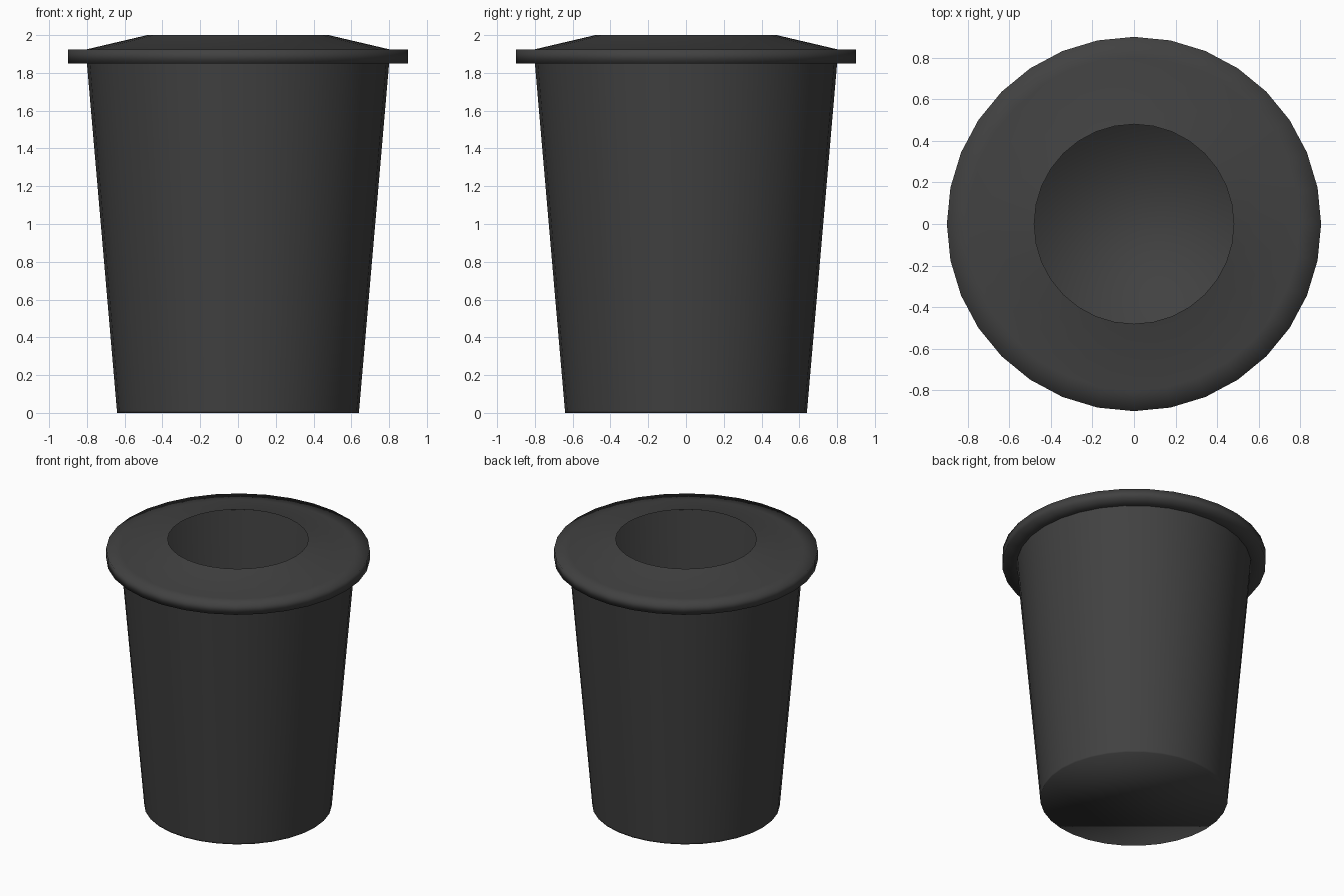
import bpy
import bmesh
from math import cos, sin, tau

cube = bpy.data.objects.get("Cube")
if cube:
    bpy.data.objects.remove(cube, do_unlink=True)

SIDES = 32

# One dark plastic for the whole bin
plastic = bpy.data.materials.new("charcoal_plastic")
plastic.use_nodes = True
colour = (0.053, 0.053, 0.053, 1)
plastic.diffuse_color = colour
plastic.node_tree.nodes["Principled BSDF"].inputs["Base Color"].default_value = colour


def lathe(name, profile, close_start=False):
    """Spin a (radius, height) profile around z, listed bottom to top on the outside."""
    bm = bmesh.new()
    rings = [[bm.verts.new((r * cos(tau * i / SIDES), r * sin(tau * i / SIDES), z))
              for i in range(SIDES)] for r, z in profile]
    for low, high in zip(rings, rings[1:]):
        for i in range(SIDES):
            j = (i + 1) % SIDES
            bm.faces.new((low[i], low[j], high[j], high[i]))
    if close_start:
        bm.faces.new(rings[0][::-1])
    for face in bm.faces:
        face.smooth = True
    mesh = bpy.data.meshes.new(name)
    bm.to_mesh(mesh)
    bm.free()
    mesh.materials.append(plastic)
    obj = bpy.data.objects.new(name, mesh)
    bpy.context.collection.objects.link(obj)
    return obj


# Tapered bucket with a closed floor and a tight loop at the base
lathe("bin_body", [(0.64, 0), (0.641, 0.012), (0.8, 1.85)], close_start=True)

# Overhanging lid: underside, rim, ledge, and slope up to the open mouth
lathe("bin_lid", [(0.8, 1.85), (0.9, 1.85), (0.9, 1.925), (0.8, 1.925), (0.48, 2.0)])
